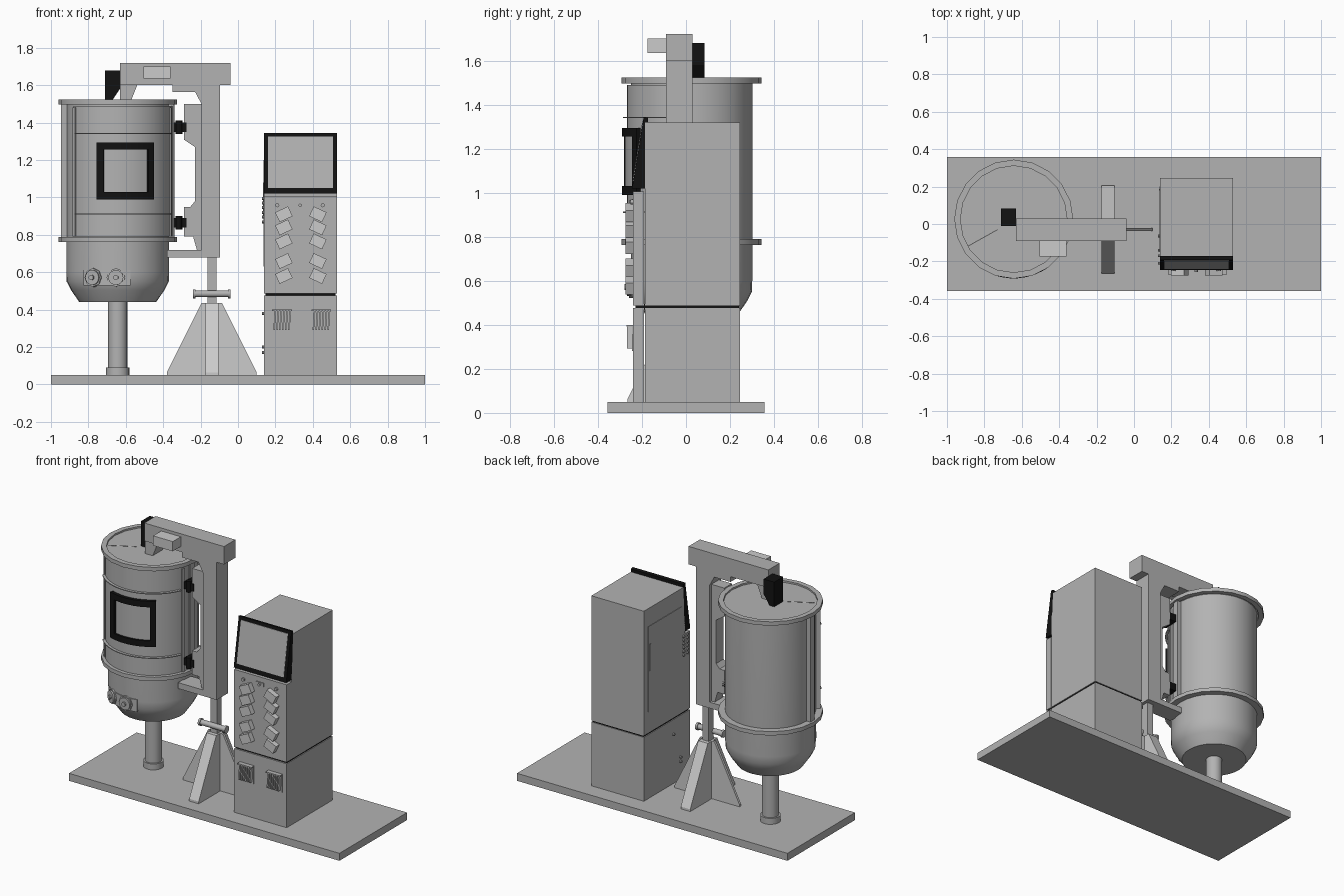
import bpy, bmesh
from math import radians, sin, cos, pi
from mathutils import Matrix, Vector, Euler

if "Cube" in bpy.data.objects:
    bpy.data.objects.remove(bpy.data.objects["Cube"])

CX, CY = -0.643, 0.026  # vessel axis


def material(name, c):
    m = bpy.data.materials.new(name)
    m.diffuse_color = (c, c, c, 1)
    m.use_nodes = True
    m.node_tree.nodes["Principled BSDF"].inputs["Base Color"].default_value = m.diffuse_color
    return m


BLACK = material("black_trim", 0.006)
GREY = material("mid_grey", 0.45)
LIGHT = material("light_grey", 0.62)


def finish(name, bm, mat=None, smooth=False):
    bmesh.ops.remove_doubles(bm, verts=bm.verts, dist=1e-5)
    bmesh.ops.recalc_face_normals(bm, faces=bm.faces)
    me = bpy.data.meshes.new(name)
    bm.to_mesh(me)
    bm.free()
    ob = bpy.data.objects.new(name, me)
    bpy.context.collection.objects.link(ob)
    me.materials.append(mat or GREY)
    if smooth:
        bpy.ops.object.select_all(action='DESELECT')
        ob.select_set(True)
        bpy.context.view_layer.objects.active = ob
        bpy.ops.object.shade_smooth_by_angle(angle=radians(30))
    return ob


def box(name, x, y, z, rot=(0, 0, 0), mat=None):
    bm = bmesh.new()
    mid = Vector([(a + b) / 2 for a, b in (x, y, z)])
    size = [b - a for a, b in (x, y, z)] + [1]
    r = Euler([radians(a) for a in rot]).to_matrix().to_4x4()
    bmesh.ops.create_cube(bm, size=1, matrix=Matrix.Translation(mid) @ r @ Matrix.Diagonal(size))
    return finish(name, bm, mat)


def rod(name, p, q, r, n=20, mat=None):
    bm = bmesh.new()
    p, q = Vector(p), Vector(q)
    m = Matrix.Translation((p + q) / 2) @ (q - p).to_track_quat('Z', 'Y').to_matrix().to_4x4()
    bmesh.ops.create_cone(bm, cap_ends=True, segments=n, radius1=r, radius2=r, depth=(q - p).length, matrix=m)
    return finish(name, bm, mat, True)


def prism(name, pts, a, b, axis='y', mat=None):
    """Extrude an (x,z) profile along y, or a (y,z) profile along x."""
    bm = bmesh.new()
    put = (lambda u, w, d: (u, d, w)) if axis == 'y' else (lambda u, w, d: (d, u, w))
    lo, hi = [[bm.verts.new(put(u, w, d)) for u, w in pts] for d in (a, b)]
    bm.faces.new(lo)
    bm.faces.new(hi)
    for k in range(len(pts)):
        bm.faces.new((lo[k - 1], lo[k], hi[k], hi[k - 1]))
    return finish(name, bm, mat)


def lathe(name, prof, n=32, closed=False):
    bm = bmesh.new()
    rings = [[bm.verts.new((CX + r * cos(2 * pi * i / n), CY + r * sin(2 * pi * i / n), z))
              for i in range(n)] for r, z in prof]
    for k in range(len(rings) if closed else len(rings) - 1):
        a, b = rings[k], rings[(k + 1) % len(rings)]
        for i in range(n):
            j = (i + 1) % n
            bm.faces.new((a[i], a[j], b[j], b[i]))
    return finish(name, bm, None, True)


def arcs(name, parts, mat=None):
    """Curved bars around the vessel: (r0, r1, angle0, angle1, z0, z1)."""
    bm = bmesh.new()
    for r0, r1, a0, a1, z0, z1 in parts:
        n = max(1, round((a1 - a0) / 8))
        secs = []
        for i in range(n + 1):
            t = radians(a0 + (a1 - a0) * i / n)
            secs.append([bm.verts.new((CX + r * cos(t), CY + r * sin(t), z))
                         for r, z in ((r0, z0), (r1, z0), (r1, z1), (r0, z1))])
        for a, b in zip(secs, secs[1:]):
            for k in range(4):
                bm.faces.new((a[k], a[k - 1], b[k - 1], b[k]))
        bm.faces.new(secs[0])
        bm.faces.new(secs[-1])
    return finish(name, bm, mat, True)


box("base_plate", (-1, 1), (-.357, .357), (0, .05))

# Vessel: body, flanges, leg
lathe("vessel_body", [(0, 1.512), (.287, 1.512), (.275, 1.50), (.275, .60), (.273, .55), (.25, .505),
                      (.205, .44), (0, .44)])
for nm, z, ri in (("top_flange", 1.497, .285), ("lower_flange", .763, .26)):
    lathe(nm, [(ri, z), (.318, z), (.318, z + .026), (ri, z + .026)], 20, True)
rod("vessel_leg", (CX, CY, .05), (CX, CY, .45), .051, 24)
rod("leg_collar", (CX, CY, .05), (CX, CY, .09), .062, 24)
rod("lid_seam", (-.9, -.125, 1.512), (-.73, -.03, 1.512), .003, 6)

# Curved front door with ribs, edge strips and window
arcs("vessel_door", [(.27, .295, 217, 358, .79, 1.49)])
arcs("door_ribs", [(.29, .312, 222, 338, z, z + .006) for z in (.909, 1.339)])
arcs("edge_strips", [(.27, .304, a, a + 8, .785, 1.505) for a in (178, 352)]
     + [(.27, .302, a, a + 4, .79, 1.48) for a in (217, 340)])
arcs("window_frame", [(.288, .317, 249, 308, .99, 1.03), (.288, .317, 249, 308, 1.255, 1.295),
                      (.288, .317, 249, 256, 1.03, 1.255), (.288, .317, 301, 308, 1.03, 1.255)], BLACK)
arcs("window_glass", [(.288, .303, 256, 301, 1.03, 1.255)])

# Ports on the lower front of the vessel
arcs("port_plate", [(.262, .28, 229, 284, .53, .612)])
for i, a in enumerate((242, 268)):
    d = Vector((cos(radians(a)), sin(radians(a)), 0))
    c = Vector((CX, CY, .572))
    rod(f"port_flange_{i}", c + d * .24, c + d * .284, .05, 8)
    rod(f"port_ring_{i}", c + d * .25, c + d * .294, .04)
    rod(f"port_knob_{i}", c + d * .25, c + d * .306, .014, 10)

# Support arm: column with beam, hinge plate, neck and boxes
prism("support_arm", [(-.63, 1.6), (-.35, 1.6), (-.35, 1.565), (-.23, 1.565), (-.195, 1.50), (-.195, .72),
                      (-.38, .72), (-.38, .68), (-.095, .68), (-.095, 1.6), (-.04, 1.6), (-.04, 1.72),
                      (-.63, 1.72)], -.09, .03)
prism("hinge_plate", [(-.19, 1.5), (-.29, 1.5), (-.29, 1.31), (-.23, 1.27), (-.23, .98), (-.255, .95),
                      (-.29, .95), (-.29, .79), (-.24, .79), (-.22, .72), (-.19, .72)], -.07, .01)
prism("lid_neck", [(-.63, 1.61), (-.63, 1.51), (-.575, 1.51), (-.535, 1.61)], -.08, .02)
prism("motor_block", [(-.71, 1.68), (-.71, 1.515), (-.675, 1.515), (-.632, 1.58), (-.632, 1.68)],
      -.012, .083, mat=BLACK)
box("beam_box", (-.505, -.36), (-.175, -.09), (1.635, 1.70), mat=LIGHT)
for i, z in enumerate((.865, 1.375)):
    box(f"hinge_{i}", (-.345, -.275), (-.075, .01), (z - .025, z + .025), mat=BLACK)
    rod(f"hinge_pin_{i}", (-.315, -.07, z - .037), (-.315, -.07, z + .037), .018, 12, BLACK)

# Post with cross gussets and clamp
SX, SY = -.14, -.03
box("stand_post", (SX - .024, SX + .024), (SY - .024, SY + .024), (.05, .70))
prism("gusset_side", [(SX - .24, .05), (SX - .24, .065), (SX - .055, .435), (SX + .055, .435),
                      (SX + .24, .065), (SX + .24, .05)], SY - .008, SY + .008, mat=LIGHT)
prism("gusset_front_back", [(SY - .235, .05), (SY - .235, .065), (SY - .05, .435), (SY + .05, .435),
                            (SY + .235, .065), (SY + .235, .05)], SX - .035, SX + .035, 'x', LIGHT)
rod("clamp_rod", (SX - .09, SY - .03, .485), (SX + .09, SY - .03, .485), .018, 14)
for s in (-1, 1):
    rod(f"clamp_cap_{s}", (SX + s * .086, SY - .03, .485), (SX + s * .1, SY - .03, .485), .024, 14)

# Control cabinet
X0, X1 = .14, .528
box("cabinet_lower", (X0, X1), (-.187, .245), (.05, .477))
box("cabinet_lower_front", (X0, X1), (-.24, -.19), (.05, .477))
box("cabinet_seam", (X0 + .006, X1 - .006), (-.23, .24), (.47, .495), mat=BLACK)
box("cabinet_upper", (X0, X1), (-.187, .245), (.487, 1.32))
box("control_panel", (X0, X1), (-.24, -.19), (.487, 1.005))

# Tilted screen
prism("screen_frame", [(-.245, 1.02), (-.192, 1.345), (-.172, 1.341), (-.186, 1.02)], X0, X1, 'x', BLACK)
prism("screen_glass", [(-.243, 1.05), (-.198, 1.325), (-.19, 1.325), (-.23, 1.05)], X0 + .02, X1 - .02, 'x')

# Tilted control tiles and top buttons
for i, z in enumerate((.91, .84, .765, .66, .58)):
    for s in (-1, 1):
        x = .336 + s * .091
        box(f"control_tile_{i}_{s}", (x - .038, x + .038), (-.275, -.23), (z - .029, z + .029),
            (0, s * 25, 0), LIGHT)
for i, x in enumerate((.21, .453)):
    rod(f"panel_button_{i}", (x, -.23, .958), (x, -.252, .958), .011, 12)
box("panel_switch_plate", (.303, .36), (-.246, -.23), (.945, .972))
rod("panel_switch", (.332, -.24, .958), (.332, -.256, .958), .009, 12)

# Slatted vents on the lower front
for i, x in enumerate((.183, .393)):
    box(f"vent_back_{i}", (x, x + .105), (-.246, -.235), (.28, .4))
    box(f"vent_hood_{i}", (x, x + .105), (-.27, -.235), (.392, .4))
    for k in range(6):
        u = x + .013 + k * .016
        box(f"vent_slat_{i}_{k}", (u - .004, u + .004), (-.268, -.24), (.292, .392), (0, 4, 0), LIGHT)

# Left side of cabinet: door and small connectors
box("side_door", (X0 - .003, X0 + .01), (-.15, .2), (.63, 1.2))
box("side_door_handle", (X0 - .006, X0), (.18, .188), (.9, 1.08))
spots = [(y, .87 + k * .025) for y in (-.17, -.21) for k in range(6)]
spots += [(-.065, .38), (-.14, .2), (-.14, .17)]
for i, (y, z) in enumerate(spots):
    rod(f"side_connector_{i}", (X0 - .011, y, z), (X0 + .01, y, z), .008, 10)
